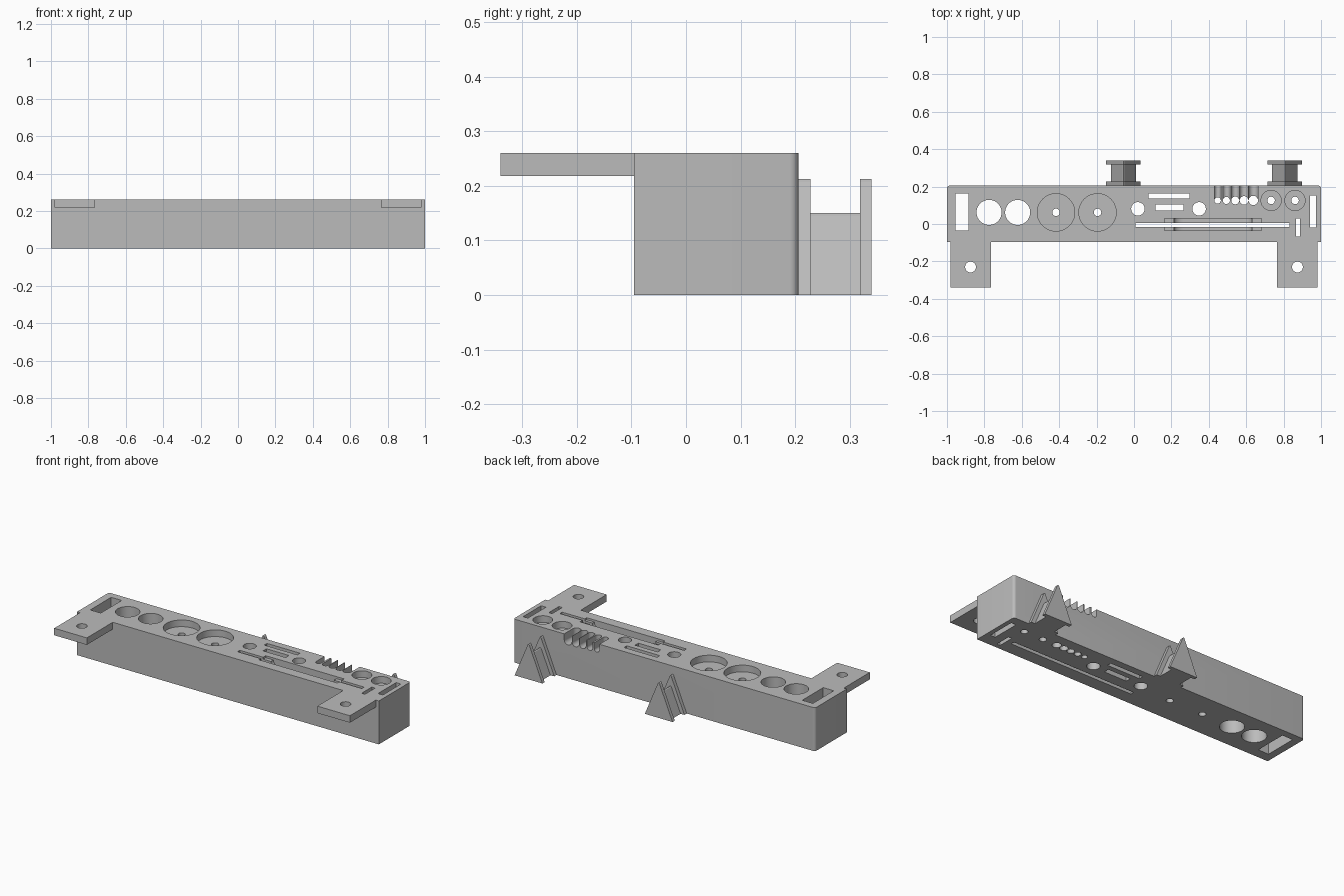
import bpy, bmesh, math
from mathutils import Matrix, Vector

if "Cube" in bpy.data.objects:
    bpy.data.objects.remove(bpy.data.objects["Cube"])

grey = bpy.data.materials.new("matte_grey")
grey.use_nodes = True
grey.diffuse_color = (0.5, 0.5, 0.5, 1)
grey.node_tree.nodes["Principled BSDF"].inputs["Base Color"].default_value = (0.5, 0.5, 0.5, 1)

TOP, BACK, FRONT = 0.26, 0.206, -0.095
LOW, HIGH = -0.05, TOP + 0.05


def make(name, bm):
    bmesh.ops.recalc_face_normals(bm, faces=bm.faces)
    mesh = bpy.data.meshes.new(name)
    bm.to_mesh(mesh)
    bm.free()
    mesh.materials.append(grey)
    ob = bpy.data.objects.new(name, mesh)
    bpy.context.collection.objects.link(ob)
    return ob


def box(name, x0, x1, y0, y1, z0, z1):
    bm = bmesh.new()
    size = Vector((x1 - x0, y1 - y0, z1 - z0))
    mid = Vector((x0 + x1, y0 + y1, z0 + z1)) / 2
    bmesh.ops.create_cube(bm, size=1, matrix=Matrix.Translation(mid) @ Matrix.Diagonal(size.to_4d()))
    return make(name, bm)


def cylinder(name, centre, r, length, along_y=False):
    bm = bmesh.new()
    turn = Matrix.Rotation(math.pi / 2 if along_y else 0, 4, "X")
    bmesh.ops.create_cone(bm, cap_ends=True, segments=40, radius1=r, radius2=r, depth=length,
                          matrix=Matrix.Translation(centre) @ turn)
    return make(name, bm)


def prism(name, points, y0, y1):
    """Extrude an x-z profile along y."""
    bm = bmesh.new()
    face = bm.faces.new([bm.verts.new((x, y0, z)) for x, z in points])
    ext = bmesh.ops.extrude_face_region(bm, geom=[face])
    bmesh.ops.translate(bm, vec=(0, y1 - y0, 0),
                        verts=[g for g in ext["geom"] if isinstance(g, bmesh.types.BMVert)])
    return make(name, bm)


def cut(target, cutters):
    for c in cutters:
        c.hide_render = True
        mod = target.modifiers.new("cut", "BOOLEAN")
        mod.operation, mod.solver, mod.object = "DIFFERENCE", "EXACT", c
    bpy.context.view_layer.update()
    graph = bpy.context.evaluated_depsgraph_get()
    mesh = bpy.data.meshes.new_from_object(target.evaluated_get(graph))
    target.modifiers.clear()
    target.data = mesh
    for c in cutters:
        bpy.data.objects.remove(c)


def drill(x, y, r):
    return cylinder("drill", (x, y, TOP / 2), r, HIGH - LOW)


def slot(x0, x1, y0, y1):
    return box("slot", x0, x1, y0, y1, LOW, HIGH)


# Rack body with rounded rear corners
body = box("rack_body", -1, 1, FRONT, BACK, 0, TOP)
bm = bmesh.new()
bm.from_mesh(body.data)
rear = [e for e in bm.edges if all(v.co.y > 0 for v in e.verts)
        and abs(e.verts[0].co.z - e.verts[1].co.z) > 0.1]
bmesh.ops.bevel(bm, geom=rear, offset=0.016, segments=6, profile=0.5, affect="EDGES")
bm.to_mesh(body.data)
bm.free()

# Tool slots and plain round holes
cutters = [slot(*s) for s in (
    (-0.955, -0.885, -0.035, 0.163), (0.078, 0.297, 0.137, 0.163),
    (0.115, 0.265, 0.073, 0.105), (0.941, 0.973, -0.018, 0.153),
    (0.866, 0.888, -0.066, 0.03), (0.008, 0.832, -0.016, 0.006))]
cutters += [drill(x, 0.062, 0.067) for x in (-0.775, -0.622)]
cutters += [drill(x, 0.081, 0.036) for x in (0.021, 0.348)]

# Stepped holes: wide shallow bore with a narrow hole below
for x, y, r, depth in ((-0.417, 0.062, 0.1, 0.04), (-0.195, 0.062, 0.1, 0.04),
                       (0.733, 0.126, 0.054, 0.04), (0.861, 0.126, 0.054, 0.04)):
    cutters.append(cylinder("bore", (x, y, TOP), r, 2 * depth))
    cutters.append(drill(x, y, 0.02))

# Key holders: a vertical hole with a round-bottomed trough running out the back
for x, r in ((0.447, 0.017), (0.494, 0.019), (0.541, 0.021), (0.588, 0.023), (0.634 + 0.004, 0.025)):
    y, z, end = 0.126, TOP - 0.035, BACK + 0.05
    cutters.append(drill(x, y, r))
    floor = [(x + r * math.cos(a), z + r * math.sin(a))
             for a in (math.pi + math.pi * i / 12 for i in range(13))]
    cutters.append(prism("trough", floor + [(x + r, HIGH), (x - r, HIGH)], y, end))

# Wide pocket over the long slot, with curved ends to its floor
depth, left, right, rad = 0.05, 0.163, 0.682, 0.05
arc = [math.pi / 2 * i / 8 for i in range(9)]
profile = [(left, HIGH), (left, TOP - 0.012)]
profile += [(left + 0.05 + rad * (1 - math.cos(a)), TOP - 0.012 - (depth - 0.012) * math.sin(a)) for a in arc]
profile += [(right - 0.05 - rad * (1 - math.cos(a)), TOP - 0.012 - (depth - 0.012) * math.sin(a))
            for a in reversed(arc)]
profile += [(right, TOP - 0.012), (right, HIGH)]
cutters.append(prism("pocket", profile, -0.034, 0.03))
cut(body, cutters)

# Mounting ears with screw holes
ears = []
for side, name in ((-1, "right_ear"), (1, "left_ear")):
    x0, x1 = sorted((side * 0.764, side * 0.98))
    ear = box(name, x0, x1, -0.34, FRONT, 0.218, TOP)
    cut(ear, [drill(side * 0.874, -0.23, 0.029)])
    ears.append(ear)


# Triangular hooks on the back: two flanges and a smaller core
def wedge(name, x, half, height, y0, y1):
    tip = 0.005
    prism(name, [(x - half, 0), (x + half, 0), (x + tip, height - tip), (x, height),
                 (x - tip, height - tip)], y0, y1)


for x, side in ((-0.057, "middle"), (0.806, "left")):
    wedge(side + "_hook_inner_flange", x, 0.092, 0.212, BACK, 0.228)
    wedge(side + "_hook_core", x, 0.067, 0.15, 0.228, 0.319)
    wedge(side + "_hook_outer_flange", x, 0.092, 0.212, 0.319, 0.34)

# Smooth the round walls, keep edges sharp
bpy.ops.object.select_all(action="DESELECT")
for ob in [body] + ears:
    ob.select_set(True)
bpy.context.view_layer.objects.active = body
bpy.ops.object.shade_smooth_by_angle(angle=math.radians(30))
